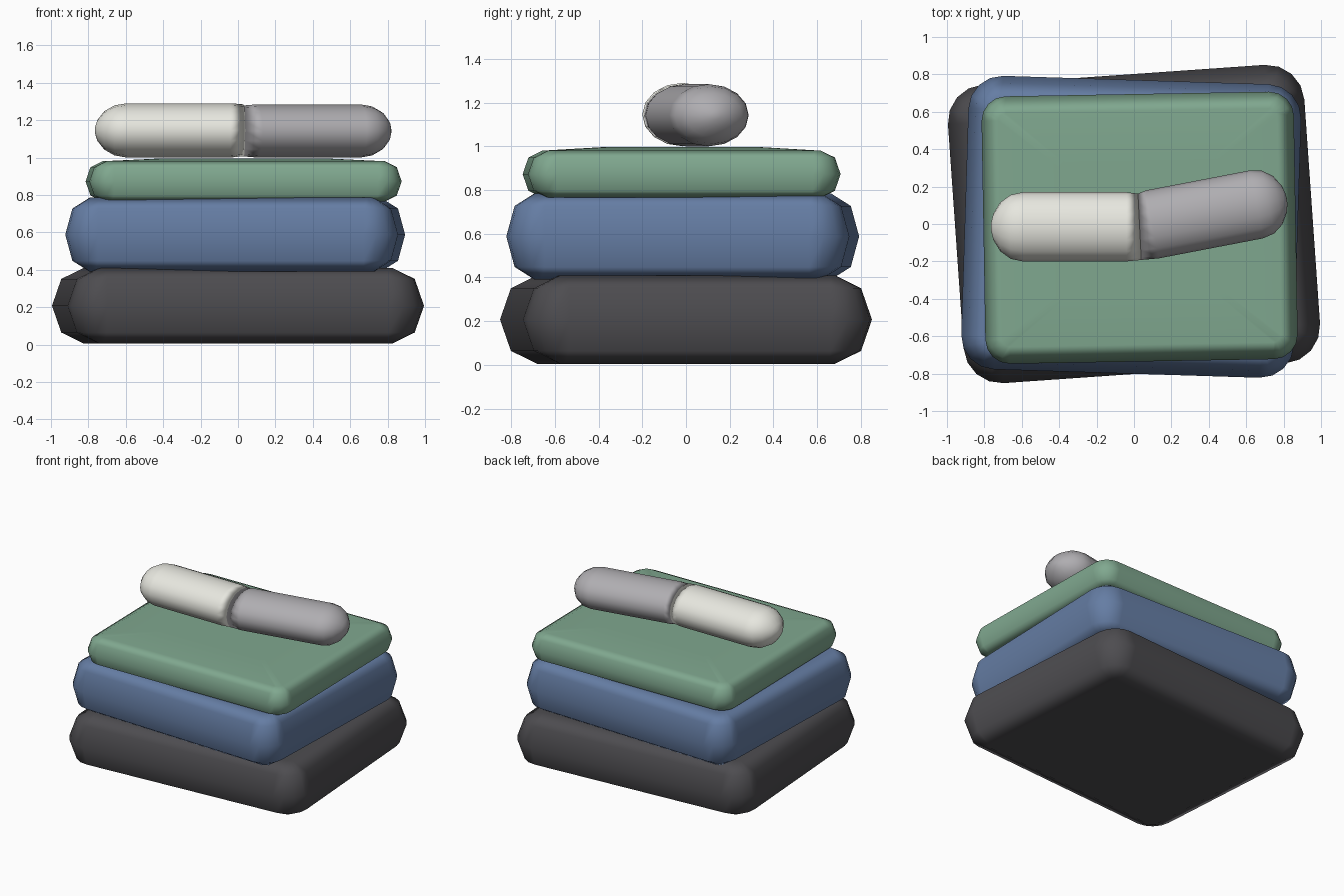
import bpy, bmesh, math
from mathutils import Vector

if "Cube" in bpy.data.objects:
    bpy.data.objects.remove(bpy.data.objects["Cube"])


def material(name, rgb):
    m = bpy.data.materials.new(name)
    m.diffuse_color = (*rgb, 1)
    m.use_nodes = True
    m.node_tree.nodes["Principled BSDF"].inputs["Base Color"].default_value = m.diffuse_color
    return m


def finish(bm, name, mat):
    bmesh.ops.recalc_face_normals(bm, faces=bm.faces)
    for f in bm.faces:
        f.smooth = True
    me = bpy.data.meshes.new(name)
    bm.to_mesh(me)
    bm.free()
    me.materials.append(mat)
    ob = bpy.data.objects.new(name, me)
    bpy.context.collection.objects.link(ob)
    wn = ob.modifiers.new("even_shading", "WEIGHTED_NORMAL")
    wn.weight = 80
    return ob


def loft(bm, rings):
    loops = [[bm.verts.new(p) for p in r] for r in rings]
    for a, b in zip(loops, loops[1:]):
        n = len(a)
        for i in range(n):
            j = (i + 1) % n
            bm.faces.new((a[i], a[j], b[j], b[i]))
    return loops


def rounded_rect(hx, hy, r, z, segs=4):
    pts = []
    for q, (sx, sy) in enumerate(((1, 1), (-1, 1), (-1, -1), (1, -1))):
        for i in range(segs + 1):
            a = math.pi / 2 * (q + i / segs)
            pts.append((sx * (hx - r) + r * math.cos(a),
                        sy * (hy - r) + r * math.sin(a), z))
    return pts


def cushion(name, mat, center, half, z0, z1, edge, corner, turn, dome=0.0):
    """Soft slab: rounded rectangle in plan, rounded edge in section."""
    bm = bmesh.new()
    mid, hz = (z0 + z1) / 2, (z1 - z0) / 2
    rings = []
    for k in range(5):
        a = math.radians(-90 + 45 * k)
        inset = edge * (1 - math.cos(a))
        rings.append(rounded_rect(half[0] - inset, half[1] - inset,
                                  max(corner - inset, 0.03), mid + hz * math.sin(a)))
    if dome:  # slightly puffed top
        rings.append(rounded_rect(half[0] * 0.5, half[1] * 0.5, 0.03, z1 + dome))
    loops = loft(bm, rings)
    bm.faces.new(loops[0])
    bm.faces.new(loops[-1])
    ob = finish(bm, name, mat)
    ob.location = (center[0], center[1], 0)
    ob.rotation_euler.z = math.radians(turn)


def roll_half(name, mat, joint, shoulder, cap, ry, rz, joint_dir):
    """Oval tube from the shared joint to a domed end."""
    bm = bmesh.new()
    joint, shoulder = Vector(joint), Vector(shoulder)
    axis = (shoulder - joint).normalized()
    side = Vector((-axis.y, axis.x, 0))
    if side.y < 0:
        side = -side
    up = Vector((0, 0, 1))

    def ring(c, s, across):
        return [c + across * (ry * s * math.cos(t)) + up * (rz * s * math.sin(t))
                for t in (2 * math.pi * i / 16 for i in range(16))]

    rings = [ring(joint, 0.96, joint_dir), ring(joint + axis * 0.07, 1, side),
             ring(shoulder, 1, side)]
    for d in (22.5, 45, 67.5, 82):
        a = math.radians(d)
        rings.append(ring(shoulder + axis * cap * math.sin(a), math.cos(a), side))
    loops = loft(bm, rings)
    bm.faces.new(loops[0])
    tip = bm.verts.new(shoulder + axis * cap)
    last = loops[-1]
    for i in range(16):
        bm.faces.new((last[i], last[(i + 1) % 16], tip))
    finish(bm, name, mat)


charcoal = material("charcoal", (0.075, 0.073, 0.080))
blue = material("dusty_blue", (0.130, 0.205, 0.370))
green = material("sage_green", (0.215, 0.390, 0.275))
ivory = material("ivory", (0.80, 0.80, 0.74))
grey = material("mid_grey", (0.43, 0.42, 0.44))

# stacked cushions, each turned a little
cushion("bottom_cushion", charcoal, (0, 0), (0.955, 0.80), 0.005, 0.41, 0.17, 0.20, 4)
cushion("middle_cushion", blue, (-0.015, -0.015), (0.89, 0.785), 0.39, 0.785, 0.13, 0.18, -1.8)
cushion("top_cushion", green, (0.03, -0.02), (0.835, 0.715), 0.765, 0.98, 0.09, 0.13, 1, 0.016)

# two-part bolster with a bend at the joint
seam = Vector((-0.05, 1, 0)).normalized()
roll_half("bolster_left", ivory, (0.03, -0.015, 1.145), (-0.595, -0.015, 1.145),
          0.17, 0.185, 0.145, seam)
roll_half("bolster_right", grey, (0.03, -0.015, 1.142), (0.655, 0.105, 1.142),
          0.165, 0.185, 0.142, seam)
